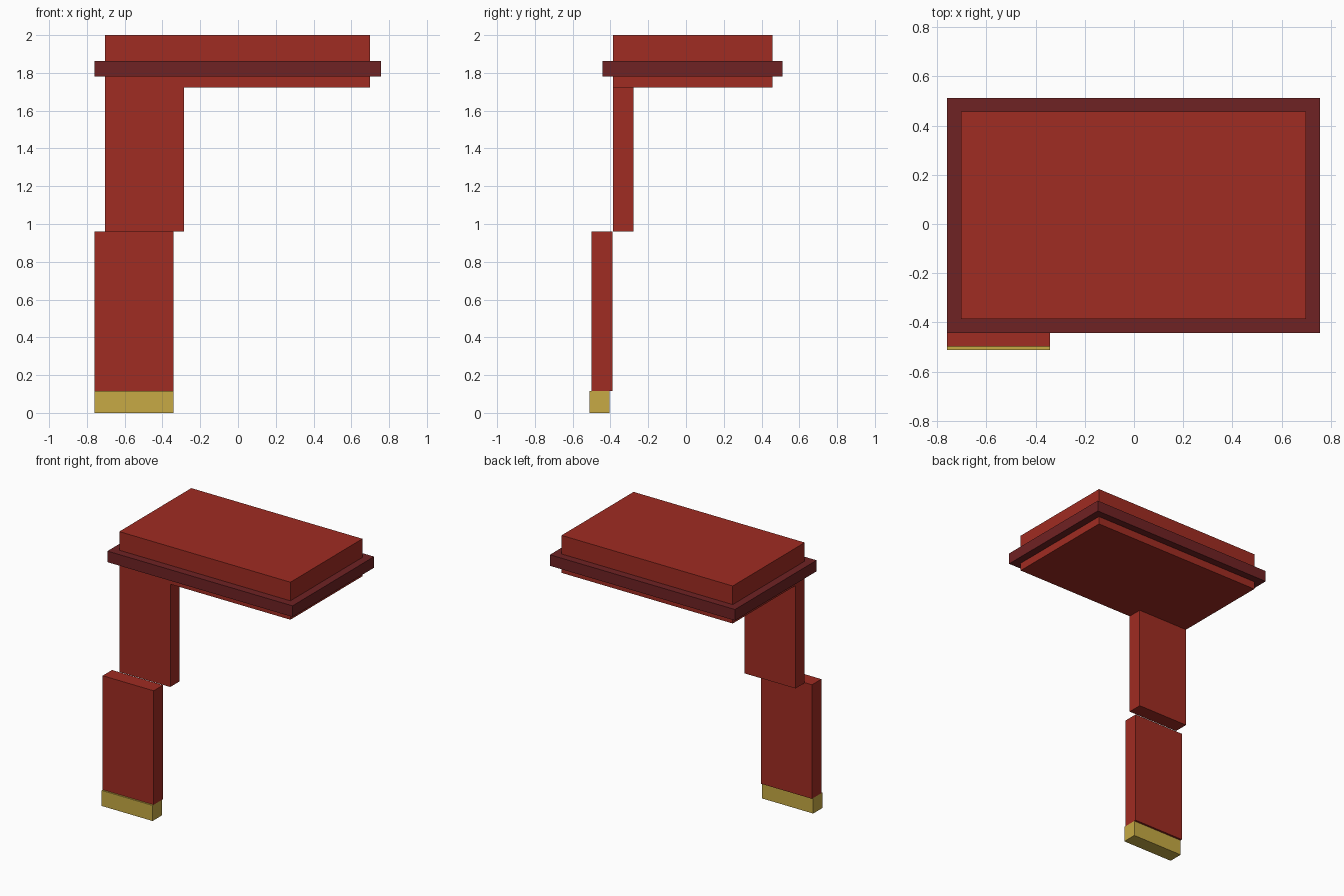
import bpy
import bmesh
from mathutils import Vector

cube = bpy.data.objects.get("Cube")
if cube:
    bpy.data.objects.remove(cube, do_unlink=True)


def material(name, rgb):
    mat = bpy.data.materials.new(name)
    mat.use_nodes = True
    color = (*rgb, 1.0)
    mat.diffuse_color = color
    mat.node_tree.nodes["Principled BSDF"].inputs["Base Color"].default_value = color
    return mat


def box(name, x, y, z, mat):
    """Box spanning the (min, max) range on each axis."""
    low, high = (Vector(corner) for corner in zip(x, y, z))
    bm = bmesh.new()
    bmesh.ops.create_cube(bm, size=1.0)
    bmesh.ops.scale(bm, vec=high - low, verts=bm.verts)
    mesh = bpy.data.meshes.new(name)
    bm.to_mesh(mesh)
    bm.free()
    mesh.materials.append(mat)
    obj = bpy.data.objects.new(name, mesh)
    obj.location = (low + high) / 2
    bpy.context.collection.objects.link(obj)
    return obj


red = material("red", (0.352, 0.025, 0.016))
maroon = material("dark maroon", (0.159, 0.016, 0.017))
gold = material("gold", (0.571, 0.402, 0.058))

# Top slab with the rim band around it
box("top_slab", (-0.703, 0.70), (-0.386, 0.457), (1.722, 2.0), red)
box("rim_band", (-0.76, 0.757), (-0.443, 0.512), (1.78, 1.862), maroon)

# Stepped leg under the front right corner
box("upper_leg", (-0.703, -0.285), (-0.386, -0.278), (0.96, 1.722), red)
box("lower_leg", (-0.76, -0.342), (-0.499, -0.389), (0.115, 0.96), red)
box("foot", (-0.76, -0.342), (-0.512, -0.404), (0.0, 0.115), gold)
